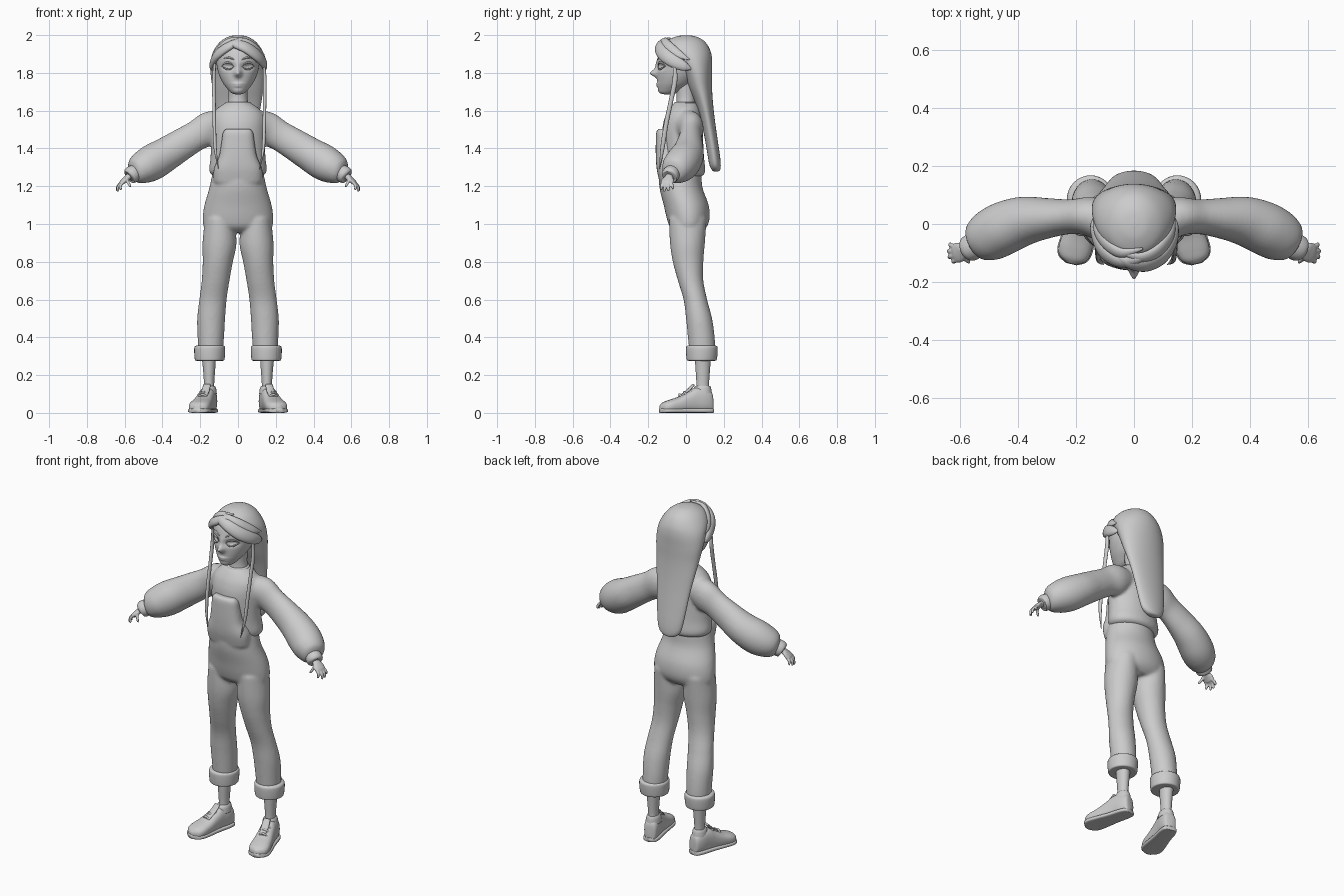
import bpy, bmesh
from math import cos, sin, pi, exp
from mathutils import Vector

X, Y, Z = Vector((1, 0, 0)), Vector((0, 1, 0)), Vector((0, 0, 1))
FLAT = (X, Y)


def row(z, front, back, x0, x1=None):
    """Horizontal section given by its y range and x range (or half width)."""
    if x1 is None:
        x0, x1 = -x0, x0
    return ((x0 + x1) / 2, (front + back) / 2, z, (x1 - x0) / 2, (back - front) / 2)


def spline(rows, steps):
    p = [Vector(r) for r in rows]
    out = []
    for i in range(len(p) - 1):
        a, b, c, d = p[max(i - 1, 0)], p[i], p[i + 1], p[min(i + 2, len(p) - 1)]
        for s in range(steps):
            t = s / steps
            out.append(0.5 * (2 * b + (c - a) * t + (2 * a - 5 * b + 4 * c - d) * t * t
                              + (3 * b - a - 3 * c + d) * t ** 3))
    return out + [p[-1]]


def sweep(bm, rows, frame=None, up=Z, centre=None, n=32, steps=6, power=2, sx=1):
    """Smooth closed tube through rows (x, y, z, half width, half height)."""
    pts = spline(rows, steps)
    rings = []
    for i, p in enumerate(pts):
        c = Vector(p[:3])
        if frame:
            u, v = frame
        else:
            t = Vector(pts[min(i + 1, len(pts) - 1)][:3]) - Vector(pts[max(i - 1, 0)][:3])
            u = t.cross(c - centre if centre else up).normalized()
            v = u.cross(t).normalized()
        ring = []
        for k in range(n):
            ca, sa = cos(2 * pi * k / n), sin(2 * pi * k / n)
            ca = abs(ca) ** (2 / power) * (1 if ca > 0 else -1)
            sa = abs(sa) ** (2 / power) * (1 if sa > 0 else -1)
            q = c + u * ca * max(p[3], .0006) + v * sa * max(p[4], .0006)
            ring.append(bm.verts.new((q.x * sx, q.y, max(q.z, 0))))
        rings.append(ring)
    for a, b in zip(rings, rings[1:]):
        for k in range(n):
            bm.faces.new((a[k], a[(k + 1) % n], b[(k + 1) % n], b[k]))
    bm.faces.new(rings[0])
    bm.faces.new(rings[-1])


def finish(name, bm, voxel=0, smooth=5):
    bmesh.ops.recalc_face_normals(bm, faces=bm.faces)
    for f in bm.faces:
        f.smooth = True
    me = bpy.data.meshes.new(name)
    bm.to_mesh(me)
    bm.free()
    ob = bpy.data.objects.new(name, me)
    bpy.context.collection.objects.link(ob)
    if voxel:
        m = ob.modifiers.new("merge", 'REMESH')
        m.mode, m.voxel_size, m.use_smooth_shade = 'VOXEL', voxel, True
        m = ob.modifiers.new("soften", 'SMOOTH')
        m.factor, m.iterations = 0.5, smooth
    return ob


def part(name, rows, **kw):
    bm = bmesh.new()
    sweep(bm, rows, **kw)
    return finish(name, bm)


# overalls: hips, bib and two legs merged into one skin
bm = bmesh.new()
sweep(bm, [row(1.34, -.12, .075, .12), row(1.26, -.142, .082, .137), row(1.19, -.14, .088, .152),
           row(1.1, -.118, .12, .178), row(1.03, -.102, .125, .187), row(.985, -.085, .11, .18),
           row(.955, -.05, .08, .14)], frame=FLAT, n=48)
sweep(bm, [row(1.22, -.14, .0, .13), row(1.29, -.155, -.02, .128), row(1.36, -.16, -.04, .1),
           row(1.44, -.16, -.06, .087), row(1.485, -.158, -.08, .08), row(1.503, -.15, -.1, .066)],
      frame=FLAT, power=2.6, n=48)
for s in (1, -1):
    sweep(bm, [row(1.03, -.09, .11, .02, .175), row(.9, -.085, .1, .008, .188),
               row(.8, -.07, .092, .027, .187), row(.7, -.043, .092, .045, .192),
               row(.6, -.013, .112, .06, .205), row(.5, .0, .138, .068, .216),
               row(.4, .01, .152, .074, .214), row(.32, .018, .155, .08, .21)], frame=FLAT, sx=s)
finish("overalls", bm, .009)

# sweater: torso and puffed sleeves merged
bm = bmesh.new()
sweep(bm, [row(1.25, -.08, .075, .115), row(1.262, -.1, .095, .142), row(1.29, -.112, .102, .153),
           row(1.36, -.12, .095, .145), row(1.5, -.125, .088, .143), row(1.57, -.11, .084, .138),
           row(1.61, -.088, .074, .112), row(1.635, -.068, .06, .078), row(1.645, -.055, .05, .06)],
      frame=FLAT, n=48)
for s in (1, -1):
    sweep(bm, [(.08, .0, 1.53, .075, .075), (.15, .025, 1.505, .068, .09), (.22, .025, 1.468, .06, .08),
               (.3, .02, 1.42, .07, .084), (.38, .01, 1.37, .085, .09), (.45, -.015, 1.328, .092, .096),
               (.505, -.045, 1.297, .087, .086), (.54, -.068, 1.275, .066, .066),
               (.555, -.077, 1.268, .04, .04)], sx=s)
finish("sweater", bm, .009)

for s, side in ((1, "left"), (-1, "right")):
    # rolled trouser cuff and ankle
    part(side + "_trouser_cuff", [row(.276, .02, .145, .088, .212), row(.278, .006, .16, .074, .226),
         row(.295, .002, .165, .07, .23), row(.335, .0, .168, .068, .232), row(.352, .003, .165, .071, .228),
         row(.358, .015, .152, .083, .215)], frame=FLAT, sx=s)
    part(side + "_ankle", [row(.32, .045, .135, .115, .195), row(.24, .05, .128, .12, .186),
         row(.15, .055, .122, .126, .18), row(.08, .05, .125, .122, .182)], frame=FLAT, sx=s)

    # shoe: upper, sole, collar and laces along the turned-out foot
    foot = (Vector((.97, .24, 0)), Z)
    up_rows, sole_rows = [], []
    for y, w, h in ((.142, .012, .06), (.134, .033, .11), (.1, .043, .132), (.05, .045, .134),
                    (.01, .048, .112), (-.04, .054, .085), (-.09, .057, .068), (-.12, .045, .056),
                    (-.137, .015, .04)):
        x = .18 - .27 * y
        up_rows.append((x, y, h / 2, w, h / 2))
        sole_rows.append((x, y * 1.01, .012, w + .004, .012))
    part(side + "_shoe", up_rows, frame=foot, power=2.5, sx=s)
    part(side + "_sole", sole_rows, frame=foot, power=4, sx=s)
    part(side + "_shoe_collar", [row(.1, .035, .138, .112, .195), row(.13, .04, .133, .116, .19),
         row(.143, .048, .128, .122, .184)], frame=FLAT, sx=s)
    bm = bmesh.new()
    sweep(bm, [(.182, -.035, .085, .018, .006), (.172, .01, .118, .022, .007), (.164, .04, .15, .02, .006)],
          n=12, sx=s)
    for y, z in ((.022, .118), (-.002, .104), (-.026, .092)):
        x = .18 - .27 * y
        sweep(bm, [(x - .035, y, z - .022, .005, .005), (x, y - .008, z + .006, .006, .006),
                   (x + .036, y + .012, z - .022, .005, .005)], n=8, steps=5, sx=s)
    finish(side + "_laces", bm)

    # sleeve cuff
    part(side + "_sleeve_cuff", [(.54, -.068, 1.274, .036, .036), (.544, -.07, 1.272, .043, .043),
         (.56, -.08, 1.263, .046, .046), (.574, -.088, 1.255, .043, .043), (.578, -.09, 1.252, .03, .03)], sx=s)

    # hand: palm, four fingers and a thumb
    bm = bmesh.new()
    sweep(bm, [(.55, -.078, 1.27, .022, .02), (.58, -.09, 1.25, .022, .016), (.6, -.097, 1.233, .034, .014),
               (.617, -.101, 1.217, .033, .012), (.622, -.102, 1.212, .02, .007)], n=20, sx=s)
    for base, tip in (((.612, -.125, 1.217), (.622, -.132, 1.178)), ((.617, -.109, 1.217), (.64, -.115, 1.17)),
                      ((.618, -.094, 1.217), (.643, -.093, 1.173)), ((.613, -.079, 1.22), (.638, -.068, 1.184)),
                      ((.585, -.108, 1.24), (.568, -.134, 1.195))):
        a, b = Vector(base), Vector(tip)
        m = a.lerp(b, .5) + Vector((.006, 0, .004))
        e = b + (a - b) * .12
        sweep(bm, [(*a, .009, .009), (*m, .008, .008), (*e, .0065, .0065), (*b, .001, .001)],
              up=Y if abs(tip[1] - base[1]) < .02 else X, n=12, steps=4, sx=s)
    finish(side + "_hand", bm, .004, 3)

    # eyelids and brow
    bm = bmesh.new()
    for rise in (.02, -.014):
        sweep(bm, [(.022, -.147, 1.833, .001, .001), (.04, -.145, 1.833 + rise * .85, .004, .004),
                   (.062, -.134, 1.835 + rise, .005, .005), (.088, -.108, 1.836, .001, .001)], n=8, sx=s)
    finish(side + "_eyelids", bm)
    part(side + "_brow", [(.018, -.149, 1.868, .002, .002), (.048, -.14, 1.881, .005, .005),
         (.088, -.105, 1.872, .001, .001)], n=8, sx=s)

# neck and neckband
part("neck", [row(1.58, -.055, .055, .06), row(1.63, -.052, .05, .055), row(1.68, -.05, .05, .05),
              row(1.76, -.06, .06, .055)], frame=FLAT)
part("neckband", [row(1.6, -.085, .07, .095), row(1.63, -.068, .058, .074), row(1.645, -.06, .054, .065)],
     frame=FLAT)

# head with eye sockets, nose, lips and chin pushed out of the surface
head = part("head", [row(1.686, -.11, -.085, .012), row(1.693, -.135, -.05, .034), row(1.715, -.146, -.01, .056),
                     row(1.75, -.151, .04, .082), row(1.8, -.153, .08, .104), row(1.86, -.153, .1, .114),
                     row(1.92, -.135, .1, .108), row(1.965, -.09, .07, .07), row(1.98, -.03, .02, .02)],
            frame=FLAT, n=128, steps=10)
for v in head.data.vertices:
    if v.co.y < -.06:
        for cx, cz, wx, wz, d in ((.053, 1.834, .021, .012, .02), (-.053, 1.834, .021, .012, .02),
                                  (0, 1.797, .013, .013, -.032), (0, 1.825, .01, .025, -.01),
                                  (0, 1.742, .02, .005, -.007), (0, 1.73, .017, .005, -.006),
                                  (0, 1.703, .025, .012, -.004)):
            v.co.y += d * exp(-((v.co.x - cx) / wx) ** 2 / 2 - ((v.co.z - cz) / wz) ** 2 / 2)

# long hair falling behind the back
part("back_hair", [row(1.999, -.01, .01, .01), row(1.992, -.055, .055, .05), row(1.965, -.105, .1, .094),
                   row(1.92, -.11, .128, .128), row(1.87, -.068, .138, .143), row(1.8, -.02, .138, .145),
                   row(1.72, .015, .138, .135), row(1.64, .05, .143, .123), row(1.55, .078, .153, .108),
                   row(1.45, .1, .167, .095), row(1.36, .115, .18, .082), row(1.31, .125, .184, .068),
                   row(1.285, .138, .18, .042), row(1.278, .15, .168, .015)], frame=FLAT, n=64)

# swept fringe locks: paths over the skull, width and thickness along each
C = Vector((0, -.01, 1.83))
locks = {
    "fringe_left": [(-.06, -.115, 1.955, .004, .004), (-.02, -.13, 1.955, .025, .018),
                    (.04, -.138, 1.935, .034, .02), (.095, -.115, 1.897, .036, .02),
                    (.13, -.065, 1.862, .034, .018), (.14, -.01, 1.835, .025, .014), (.135, .03, 1.82, .003, .003)],
    "fringe_right": [(.06, -.1, 1.965, .004, .004), (.01, -.122, 1.968, .017, .014),
                     (-.05, -.128, 1.94, .026, .018), (-.1, -.1, 1.905, .03, .018),
                     (-.127, -.055, 1.872, .03, .016), (-.137, -.005, 1.835, .024, .014),
                     (-.132, .03, 1.82, .003, .003)],
    "fringe_top_left": [(-.05, -.095, 1.975, .004, .004), (.02, -.115, 1.972, .018, .012),
                        (.08, -.095, 1.945, .025, .014), (.125, -.04, 1.9, .022, .012), (.14, .02, 1.87, .003, .003)],
    "fringe_top_right": [(.03, -.085, 1.983, .004, .004), (-.04, -.1, 1.972, .018, .012),
                         (-.09, -.075, 1.94, .02, .012), (-.125, -.03, 1.9, .018, .01), (-.14, .02, 1.87, .003, .003)],
}
for name, rows in locks.items():
    part(name, rows, centre=C, n=20)

# thin strands hanging beside the face
for s, side, w in ((1, "left", 1), (-1, "right", .9)):
    part(side + "_strand", [(.135 * w, -.065, 1.87, .006, .006), (.142 * w, -.058, 1.77, .013, .009),
         (.141 * w, -.08, 1.65, .012, .009), (.139 * w, -.105, 1.53, .012, .009),
         (.134 * w, -.125, 1.4, .011, .008), (.115 * w, -.14, 1.29, .001, .001)], up=X, n=12, sx=s)
